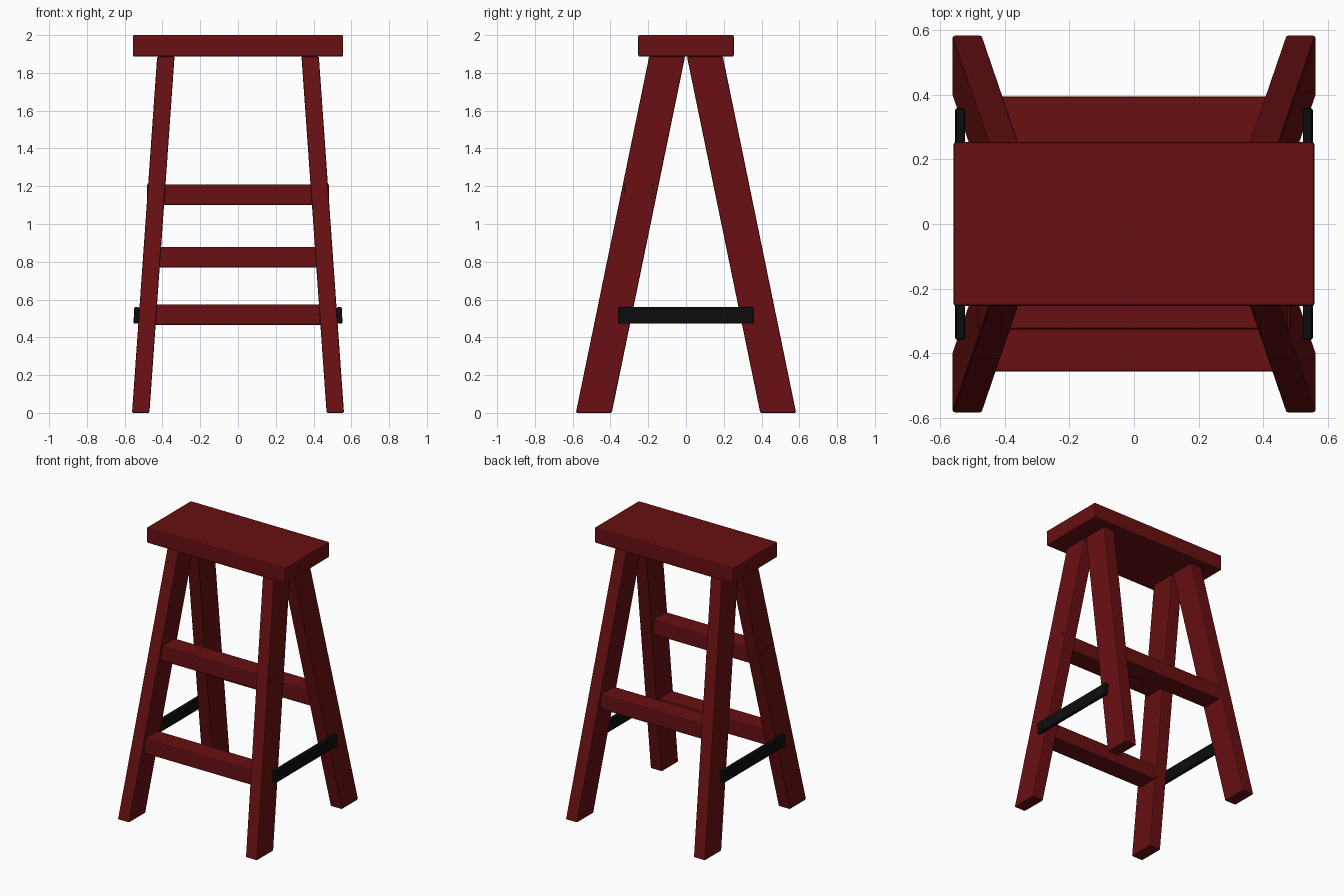
import bpy, bmesh

if "Cube" in bpy.data.objects:
    bpy.data.objects.remove(bpy.data.objects["Cube"])


def material(name, color):
    m = bpy.data.materials.new(name)
    m.diffuse_color = color
    m.use_nodes = True
    m.node_tree.nodes["Principled BSDF"].inputs["Base Color"].default_value = m.diffuse_color
    return m


red = material("dark_red_paint", (0.14, 0.005, 0.006, 1))
black = material("black_metal", (0.004, 0.004, 0.004, 1))


def beam(name, bottom, top, size, mat, bevel=0.007):
    """Box with horizontal ends, sheared from the bottom centre to the top centre."""
    bm = bmesh.new()
    bmesh.ops.create_cube(bm, size=1)
    for v in bm.verts:
        c = top if v.co.z > 0 else bottom
        v.co = (c[0] + v.co.x * size[0], c[1] + v.co.y * size[1], c[2])
    bmesh.ops.bevel(bm, geom=bm.edges[:], offset=bevel, segments=2,
                    profile=0.5, affect='EDGES')
    me = bpy.data.meshes.new(name)
    bm.to_mesh(me)
    bm.free()
    me.materials.append(mat)
    ob = bpy.data.objects.new(name, me)
    bpy.context.collection.objects.link(ob)
    return ob


SEAT_Z = 1.887
FOOT_Y, TOP_Y = 0.488, 0.1


def leg_y(z):
    return FOOT_Y + (TOP_Y - FOOT_Y) * z / SEAT_Z


# Seat board
beam("seat", (0, 0, SEAT_Z), (0, 0, 2.0), (1.114, 0.506), red)

# Four splayed legs
for sx, side in ((-1, "left"), (1, "right")):
    for sy, end in ((-1, "front"), (1, "back")):
        beam(f"{end}_{side}_leg", (sx * 0.515, sy * FOOT_Y, 0),
             (sx * 0.382, sy * TOP_Y, SEAT_Z), (0.092, 0.19), red)

# Cross rungs: two at the front, one at the back
for name, sy, z in (("front_lower_rung", -1, 0.52),
                    ("front_upper_rung", -1, 1.155),
                    ("back_rung", 1, 0.824)):
    y = sy * leg_y(z)
    beam(name, (0, y, z - 0.055), (0, y, z + 0.055), (0.966, 0.15), red)

# Black side braces
for sx, side in ((-1, "left"), (1, "right")):
    beam(f"{side}_brace", (sx * 0.539, 0, 0.472), (sx * 0.536, 0, 0.56),
         (0.028, 0.716), black)
